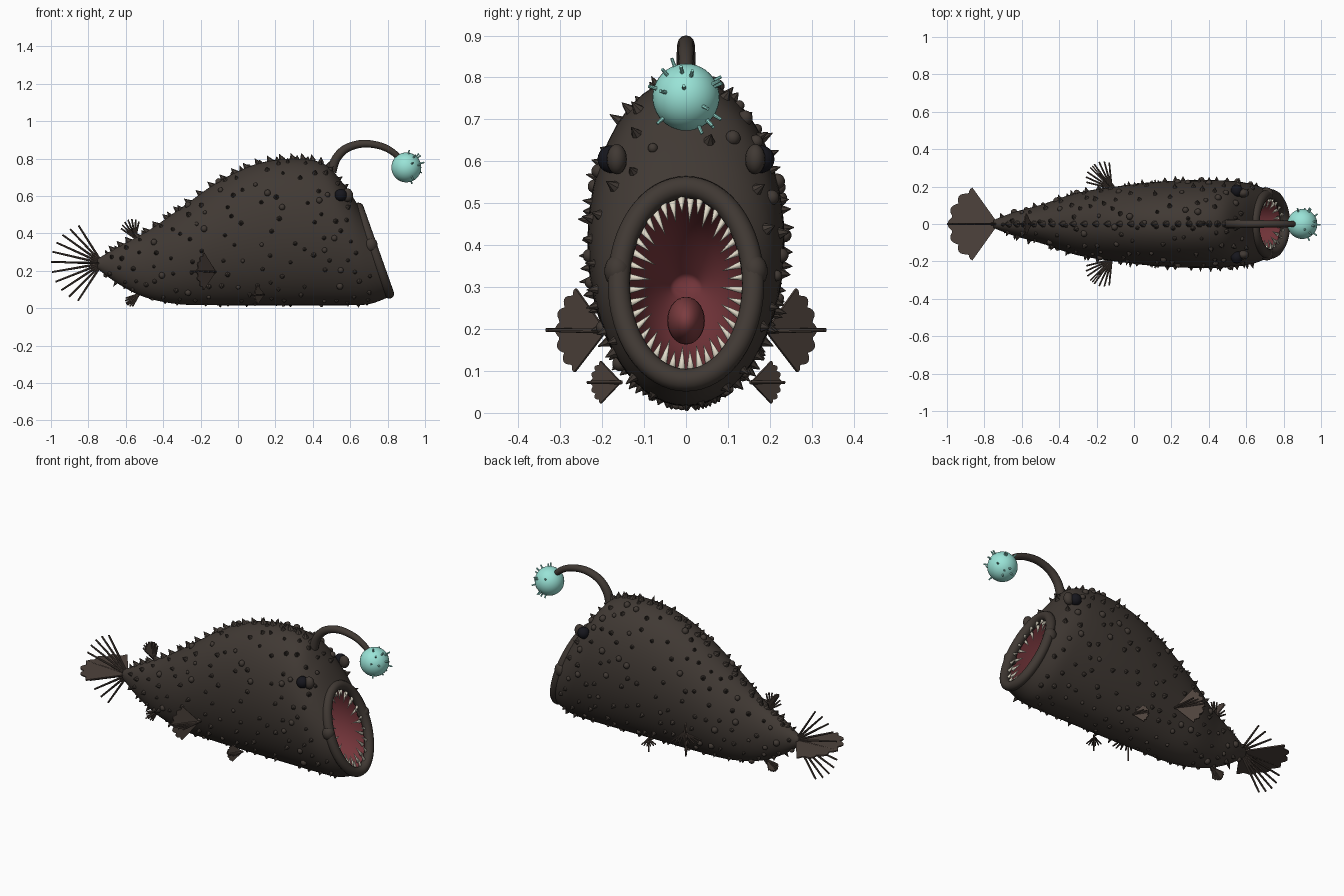
import bpy, bmesh, math, random
from mathutils import Vector, Matrix

if "Cube" in bpy.data.objects:
    bpy.data.objects.remove(bpy.data.objects["Cube"])

random.seed(7)


def material(name, rgb):
    m = bpy.data.materials.new(name)
    m.diffuse_color = (*rgb, 1)
    m.use_nodes = True
    m.node_tree.nodes["Principled BSDF"].inputs["Base Color"].default_value = m.diffuse_color
    return m


SKIN = material("skin", (0.052, 0.041, 0.034))
FIN = material("fin", (0.075, 0.055, 0.045))
RED = material("mouth_red", (0.17, 0.035, 0.042))
TONGUE = material("tongue_red", (0.2, 0.045, 0.05))
TOOTH = material("tooth", (0.75, 0.7, 0.58))
BLACK = material("eye_black", (0.008, 0.008, 0.012))
GLOW = material("lure_glow", (0.32, 0.77, 0.68))


def finish(name, bm, mat, smooth=True):
    me = bpy.data.meshes.new(name)
    bm.to_mesh(me)
    bm.free()
    me.materials.append(mat)
    for p in me.polygons:
        p.use_smooth = smooth
    ob = bpy.data.objects.new(name, me)
    bpy.context.collection.objects.link(ob)
    return ob


def cone(bm, base, direction, r1, r2, length, segs):
    d = Vector(direction).normalized()
    mat = Matrix.Translation(Vector(base) + d * length / 2) @ d.to_track_quat('Z', 'Y').to_matrix().to_4x4()
    bmesh.ops.create_cone(bm, cap_ends=True, segments=segs, radius1=r1, radius2=r2, depth=length, matrix=mat)


def ball(bm, centre, scale, u=16, v=10):
    mat = Matrix.Translation(centre) @ Matrix.Diagonal((*scale, 1))
    bmesh.ops.create_uvsphere(bm, u_segments=u, v_segments=v, radius=1, matrix=mat)


def spline(rows, t):
    """Catmull-Rom interpolation through rows, t in 0..1."""
    f = min(max(t, 0), 1) * (len(rows) - 1)
    i = min(int(f), len(rows) - 2)
    f -= i
    a, b, c, d = (rows[min(max(k, 0), len(rows) - 1)] for k in range(i - 1, i + 3))
    return [0.5 * (2 * q + (r - p) * f + (2 * p - 5 * q + 4 * r - s) * f ** 2 + (3 * q - p - 3 * r + s) * f ** 3)
            for p, q, r, s in zip(a, b, c, d)]


def surface(rows, t, a):
    """Slanted elliptical section; a = 90 degrees is the top."""
    xt, zt, xb, zb, w = spline(rows, t)
    k = (1 + math.sin(a)) / 2
    return Vector((xb + (xt - xb) * k, w * math.cos(a), zb + (zt - zb) * k))


def loft(name, rows, steps, mat, cap_end, segs=56):
    bm = bmesh.new()
    rings = [[bm.verts.new(surface(rows, s / steps, 2 * math.pi * k / segs)) for k in range(segs)]
             for s in range(steps + 1)]
    for r0, r1 in zip(rings, rings[1:]):
        for k in range(segs):
            j = (k + 1) % segs
            bm.faces.new((r0[k], r0[j], r1[j], r1[k]))
    bm.faces.new(rings[0 if cap_end == 'first' else -1][::-1 if cap_end == 'first' else 1])
    return finish(name, bm, mat)


def tube(name, points, radii, mat, cyclic=False):
    cu = bpy.data.curves.new(name, 'CURVE')
    cu.dimensions = '3D'
    cu.bevel_depth = 1
    cu.bevel_resolution = 4
    cu.use_fill_caps = True
    sp = cu.splines.new('POLY')
    sp.points.add(len(points) - 1)
    for p, co, r in zip(sp.points, points, radii):
        p.co = (*co, 1)
        p.radius = r
    sp.use_cyclic_u = cyclic
    sp.use_smooth = True
    cu.materials.append(mat)
    ob = bpy.data.objects.new(name, cu)
    bpy.context.collection.objects.link(ob)


# Body: sections as (x top, z top, x bottom, z bottom, half width)
BODY = [(-.75, .265, -.75, .21, .022), (-.63, .335, -.64, .13, .065), (-.48, .415, -.5, .06, .105),
        (-.3, .54, -.32, .022, .165), (-.1, .68, -.1, .016, .2), (.1, .772, .14, .016, .225),
        (.3, .80, .38, .016, .235), (.46, .772, .58, .016, .23), (.56, .67, .70, .022, .213),
        (.64, .555, .795, .055, .178)]
loft("body", BODY, 60, SKIN, 'first')

# Mouth cavity and tongue
MOUTH = [(.645, .54, .81, .078, .155), (.5, .51, .66, .1, .15), (.35, .44, .45, .15, .11), (.22, .32, .25, .28, .03)]
loft("mouth_cavity", MOUTH, 20, RED, 'last')
bm = bmesh.new()
ball(bm, (.52, 0, .22), (.11, .045, .057), 24, 14)
finish("tongue", bm, TONGUE)

# Lip: a thick slanted ring, with jaw-corner lumps
LIP = [(.645, .538, .808, .078, .16)] * 2
ring = [surface(LIP, 0, 2 * math.pi * k / 64) for k in range(64)]
tube("lip", ring, [.027] * 64, SKIN, True)
bm = bmesh.new()
for s in (-1, 1):
    ball(bm, (.71, s * .163, .338), (.036, .032, .04))
    ball(bm, (.585, s * .165, .605), (.03, .024, .036))
finish("jaw_and_brow_lumps", bm, SKIN)

# Teeth: alternating long and short cones pointing into the mouth
bm = bmesh.new()
centre = surface(LIP, 0, 0) * Vector((0, 0, 0)).length + Vector((.70, 0, .31))
N = 40
for k in range(N):
    a = 2 * math.pi * (k + .5) / N
    back = Vector((-.025 * (k % 2), 0, 0))
    p = centre + (surface(LIP, 0, a) - centre) * .9 + back
    aim = (centre - p).normalized() + Vector((-.15 if k % 2 else .2, 0, 0))
    cone(bm, p, aim, .010, .0005, random.uniform(.055, .07) if k % 2 else random.uniform(.04, .055), 8)
finish("teeth", bm, TOOTH)

# Eyes
bm = bmesh.new()
for s in (-1, 1):
    ball(bm, (.55, s * .178, .605), (.033, .033, .033), 20, 12)
finish("eyes", bm, BLACK)

# Lure: bent rod, glowing bulb and its bristles
ROD = [(.5, 0, .73), (.525, 0, .80), (.58, 0, .855), (.67, 0, .88), (.77, 0, .865), (.84, 0, .825), (.88, 0, .775)]
n = 30
tube("lure_rod", [spline(ROD, i / n) for i in range(n + 1)], [.026 - .011 * i / n for i in range(n + 1)], SKIN)
BULB = Vector((.9, 0, .753))
bm = bmesh.new()
ball(bm, BULB, (.08, .08, .08), 32, 20)
finish("lure_bulb", bm, GLOW)
bm = bmesh.new()
for k in range(16):
    d = Vector((random.uniform(-.2, 1), random.uniform(-1, 1), random.uniform(-.8, .8))).normalized()
    cone(bm, BULB + d * .075, d, .005, .004, .025, 8)
finish("lure_bristles", bm, GLOW, False)


# Fins: a fan of rays crossed by a scalloped membrane at right angles
def fin(name, base, direction, across, length, ray_angle, web_angle, rays, radius):
    base, d, u = Vector(base), Vector(direction).normalized(), Vector(across).normalized()
    w = d.cross(u)
    bm = bmesh.new()
    for i in range(rays):
        s = 2 * i / (rays - 1) - 1
        a = s * ray_angle
        cone(bm, base, d * math.cos(a) + u * math.sin(a), radius, radius * .7, length * (1 - .13 * s * s), 8)
    finish(name + "_rays", bm, FIN, False)
    bm = bmesh.new()
    verts = [bm.verts.new(base)]
    for i in range(41):
        s = i / 20 - 1
        a = s * web_angle
        r = length * (.9 + .09 * abs(math.cos(s * math.pi * 3))) * (1 - .12 * s * s)
        verts.append(bm.verts.new(base + (d * math.cos(a) + w * math.sin(a)) * r))
    for p, q in zip(verts[1:], verts[2:]):
        bm.faces.new((verts[0], p, q))
    ob = finish(name + "_membrane", bm, FIN, False)
    mod = ob.modifiers.new("thickness", 'SOLIDIFY')
    mod.thickness = .007
    mod.offset = 0


fin("tail_fin", (-.725, 0, .24), (-1, 0, 0.03), (0, 0, 1), .275, 1.0, .95, 11, .007)
fin("dorsal_fin", (-.55, 0, .375), (-.35, 0, .9), (1, 0, .4), .105, .6, .65, 7, .006)
fin("anal_fin", (-.53, 0, .075), (-.75, 0, -.62), (.62, 0, -.75), .085, .4, .65, 6, .006)
for s, side in ((-1, "near"), (1, "far")):
    fin("pectoral_fin_" + side, (-.12, s * .19, .195), (-.65, s * .76, 0.02), (.76, s * .65, 0), .16, .62, .8, 8, .006)
    fin("pelvic_fin_" + side, (.14, s * .155, .073), (-.6, s * .8, 0), (.8, s * .6, 0), .09, .5, .7, 6, .005)

# Skin spikes and round warts scattered over the body, plus rows on back and belly
spikes, warts, placed = bmesh.new(), bmesh.new(), []


def normal(t, a):
    n = (surface(BODY, t, a + .01) - surface(BODY, t, a - .01)).cross(
        surface(BODY, min(t + .005, 1), a) - surface(BODY, t - .005, a)).normalized()
    xt, zt, xb, zb, _ = spline(BODY, t)
    out = surface(BODY, t, a) - Vector(((xt + xb) / 2, 0, (zt + zb) / 2))
    return n if n.dot(out) > 0 else -n


EYES = [Vector((.56, s * .18, .605)) for s in (-1, 1)]
for _ in range(1500):
    t, a = random.uniform(.05, .93), random.uniform(0, 2 * math.pi)
    p = surface(BODY, t, a)
    if len(placed) >= 290 or any((p - q).length < .05 for q in placed) or any((p - e).length < .07 for e in EYES):
        continue
    placed.append(p)
    nrm = normal(t, a)
    if random.random() < .7:
        h = random.uniform(.02, .032) if p.z > .06 else .016
        r = random.uniform(.011, .017)
        cone(spikes, p - nrm * .004, nrm, r, .001, h, 7)
    else:
        r = random.uniform(.01, .019) if p.z > .06 else .01
        ball(warts, p, (r, r, r), 10, 7)
for k in range(22):
    t = .08 + .72 * k / 21
    p, nrm = surface(BODY, t, math.pi / 2), normal(t, math.pi / 2)
    cone(spikes, p - nrm * .005, nrm + Vector((-.35, 0, 0)), .02, .001, .036, 7)
finish("skin_spikes", spikes, SKIN, False)
finish("skin_warts", warts, SKIN)
